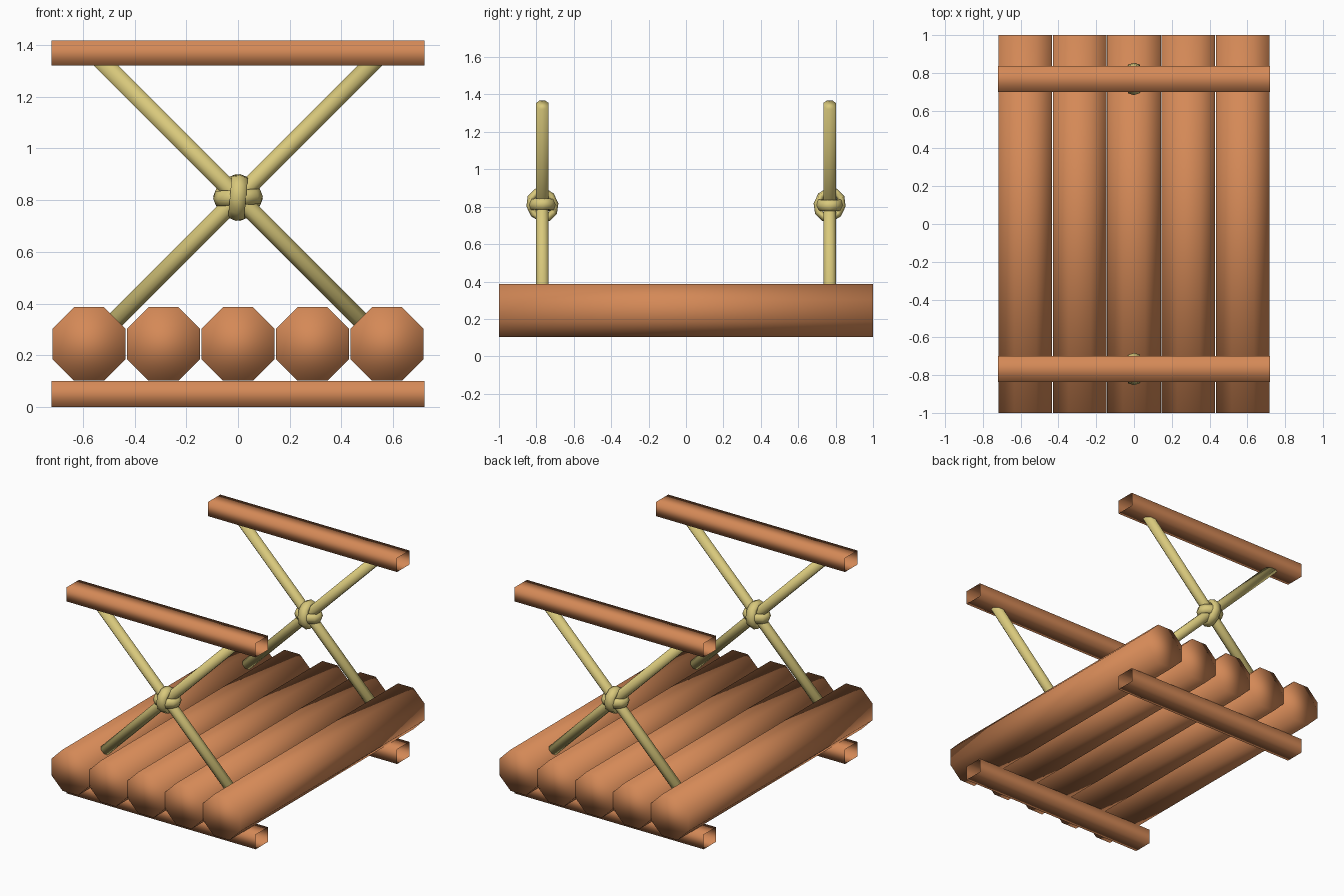
import bpy, bmesh, math
from mathutils import Matrix, Vector

if "Cube" in bpy.data.objects:
    bpy.data.objects.remove(bpy.data.objects["Cube"])


def material(name, rgb):
    m = bpy.data.materials.new(name)
    m.diffuse_color = (*rgb, 1)
    m.use_nodes = True
    m.node_tree.nodes["Principled BSDF"].inputs["Base Color"].default_value = m.diffuse_color
    return m


WOOD = material("orange brown wood", (0.66, 0.25, 0.095))
ROPE = material("straw yellow", (0.69, 0.58, 0.20))


def finish(bm, name, mat):
    bmesh.ops.recalc_face_normals(bm, faces=bm.faces)
    me = bpy.data.meshes.new(name)
    bm.to_mesh(me)
    bm.free()
    me.materials.append(mat)
    for p in me.polygons:
        p.use_smooth = True
    ob = bpy.data.objects.new(name, me)
    bpy.context.collection.objects.link(ob)
    return ob


def rod(name, a, b, radius, sides, mat):
    """Capped prism between two points, with flats facing up."""
    a, b = Vector(a), Vector(b)
    d = b - a
    bm = bmesh.new()
    bmesh.ops.create_cone(bm, cap_ends=True, segments=sides, radius1=radius,
                          radius2=radius, depth=d.length)
    spin = Matrix.Rotation(math.pi / sides, 4, 'Z')
    turn = d.to_track_quat('Z', 'Y').to_matrix().to_4x4()
    bm.transform(Matrix.Translation((a + b) / 2) @ turn @ spin)
    return finish(bm, name, mat)


def bar(name, y, z0, z1):
    """Square crossbar, open at both ends."""
    bm = bmesh.new()
    bmesh.ops.create_cube(bm, size=1)
    ends = [f for f in bm.faces if abs(f.normal.x) > 0.9]
    bmesh.ops.delete(bm, geom=ends, context='FACES_ONLY')
    bm.transform(Matrix.Translation((0, y, (z0 + z1) / 2))
                 @ Matrix.Diagonal((1.44, 0.136, z1 - z0, 1)))
    return finish(bm, name, WOOD)


def band(name, matrix, ru, rv, half_w, thick, seg=10, sides=6):
    """Flattened ring of rope around its local z axis."""
    bm = bmesh.new()
    rings = []
    for i in range(seg):
        t = 2 * math.pi * i / seg
        ring = []
        for j in range(sides):
            p = 2 * math.pi * j / sides
            o = thick * math.cos(p)
            ring.append(bm.verts.new(((ru + o) * math.cos(t), (rv + o) * math.sin(t),
                                      half_w * math.sin(p))))
        rings.append(ring)
    for i in range(seg):
        r, s = rings[i], rings[(i + 1) % seg]
        for j in range(sides):
            k = (j + 1) % sides
            bm.faces.new((r[j], s[j], s[k], r[k]))
    bm.transform(matrix)
    return finish(bm, name, ROPE)


# floor logs
for i in range(5):
    x = (i - 2) * 0.288
    rod(f"floor_log_{i + 1}", (x, -1, 0.244), (x, 1, 0.244), 0.1535, 8, WOOD)

# each end: skid, handrail, crossed poles and lashing
for end, side in (("front", -1), ("back", 1)):
    y = 0.768 * side
    bar(end + "_skid", y, 0, 0.1)
    bar(end + "_handrail", y, 1.32, 1.416)
    for label, s in (("left", -1), ("right", 1)):
        rod(f"{end}_{label}_cross_pole", (-0.53 * s, y, 0.28), (0.535 * s, y, 1.345),
            0.036, 8, ROPE)
    place = Matrix.Translation((0, y, 0.81))
    if side > 0:
        place = place @ Matrix.Rotation(math.pi, 4, 'Z')
    up = Matrix.Rotation(math.radians(5), 4, 'Y') @ Matrix.Rotation(math.radians(25), 4, 'X')
    band(end + "_upright_lashing",
         place @ up @ Matrix.Rotation(math.pi / 2, 4, 'Y'), 0.075, 0.065, 0.036, 0.02)
    band(end + "_level_lashing",
         place @ Matrix.Rotation(math.radians(-3), 4, 'Y'), 0.076, 0.055, 0.034, 0.02)
